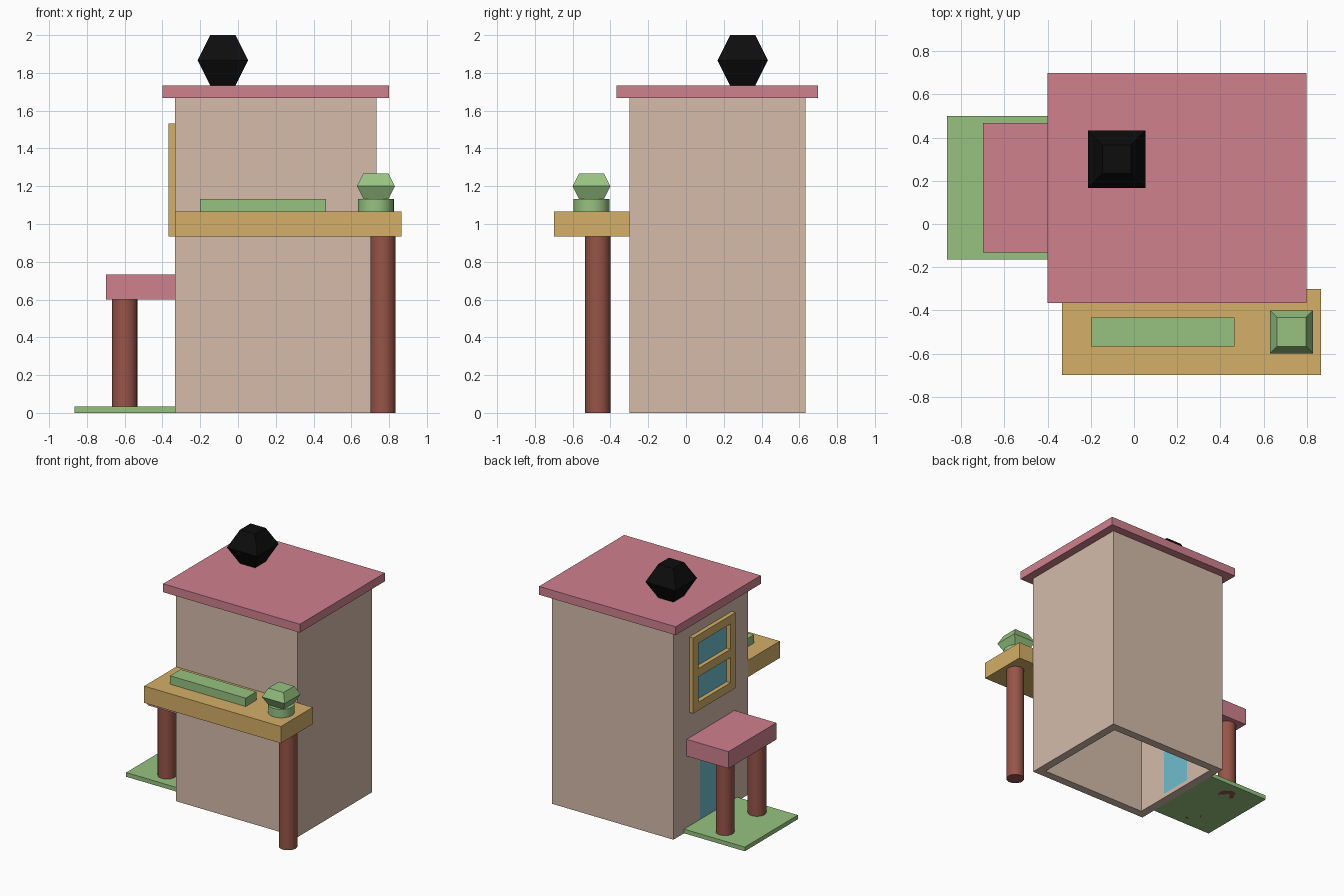
import bpy, bmesh
from math import radians

if "Cube" in bpy.data.objects:
    bpy.data.objects.remove(bpy.data.objects["Cube"])

U = 1 / 15  # layout module


def mat(name, r, g, b):
    m = bpy.data.materials.new(name)
    m.diffuse_color = (r, g, b, 1)
    m.use_nodes = True
    m.node_tree.nodes["Principled BSDF"].inputs["Base Color"].default_value = m.diffuse_color
    return m


TAN = mat("wall_tan", 0.66, 0.50, 0.40)
PINK = mat("roof_pink", 0.63, 0.22, 0.27)
WOOD = mat("yellow_wood", 0.66, 0.43, 0.14)
GREEN = mat("leaf_green", 0.31, 0.54, 0.22)
RED = mat("post_red", 0.31, 0.09, 0.065)
GLASS = mat("glass_blue", 0.16, 0.51, 0.61)
BLACK = mat("black", 0.004, 0.004, 0.004)


def finish(name, bm, material):
    bmesh.ops.recalc_face_normals(bm, faces=bm.faces)
    me = bpy.data.meshes.new(name)
    bm.to_mesh(me)
    bm.free()
    ob = bpy.data.objects.new(name, me)
    bpy.context.collection.objects.link(ob)
    if material:
        me.materials.append(material)
    return ob


def box(name, x, y, z, material=None):
    """Box from (min, max) ranges."""
    bm = bmesh.new()
    bmesh.ops.create_cube(bm, size=1)
    for v in bm.verts:
        v.co = [r[0] if c < 0 else r[1] for c, r in zip(v.co, (x, y, z))]
    return finish(name, bm, material)


def cylinder(name, x, y, z0, z1, r, material):
    bpy.ops.mesh.primitive_cylinder_add(vertices=32, radius=r, depth=z1 - z0,
                                        location=(x, y, (z0 + z1) / 2))
    ob = bpy.context.object
    ob.name = name
    ob.data.materials.append(material)
    bpy.ops.object.shade_smooth_by_angle(angle=radians(40))
    return ob


def gem(name, x, y, z0, z1, mid, end, material):
    """Square block widest in the middle, tapered to flat ends."""
    bm = bmesh.new()
    rings = []
    for z, h in ((z0, end), ((z0 + z1) / 2, mid), (z1, end)):
        rings.append([bm.verts.new((x + sx * h, y + sy * h, z))
                      for sx, sy in ((-1, -1), (1, -1), (1, 1), (-1, 1))])
    for a, b in zip(rings, rings[1:]):
        for i in range(4):
            j = (i + 1) % 4
            bm.faces.new((a[i], a[j], b[j], b[i]))
    bm.faces.new(rings[0])
    bm.faces.new(rings[2])
    return finish(name, bm, material)


def cut(target, *ranges):
    c = box("cutter", *ranges)
    c.hide_render = True
    c.hide_set(True)
    m = target.modifiers.new("cut", "BOOLEAN")
    m.operation, m.solver, m.object = "DIFFERENCE", "EXACT", c


# Hollow house body, open at the bottom, with roof slab
X0, X1, Y0, Y1, TOP = -5 * U, 11 * U, -0.30, -0.30 + 14 * U, 25 * U
body = box("house_walls", (X0, X1), (Y0, Y1), (0, TOP), TAN)
cut(body, (X0 + U, X1 - U), (Y0 + U, Y1 - U), (-0.1, TOP + 0.1))
box("roof_slab", (-0.40, 0.80), (-0.367, 0.70), (TOP, TOP + U), PINK)
gem("roof_ornament", -0.08, 0.30, TOP + U, 2.0, 2 * U, U, BLACK)

# Window frame and two panes on the left wall
YC = 1 / 6
frame = box("window_frame", (X0 - U / 2, X0), (YC - 4 * U, YC + 4 * U),
            (14 * U, 23 * U), WOOD)
for name, z in (("lower", 15 * U), ("upper", 19 * U)):
    yr, zr = (YC - 3 * U, YC + 3 * U), (z, z + 3 * U)
    cut(frame, (X0 - 0.1, X0 + 0.05), yr, zr)
    cut(body, (X0 - 0.01, X0 + U + 0.01), yr, zr)
    box(name + "_window_pane", (X0, X0 + U), yr, zr, GLASS)

# Door set in the left wall
yr, zr = (YC - 2 * U, YC + 2 * U), (U / 2, 9 * U)
cut(body, (X0 - 0.01, X0 + U + 0.01), yr, zr)
box("door", (X0, X0 + U), yr, zr, GLASS)

# Porch: ground slab, awning and two posts
box("porch_slab", (-13 * U, X0), (-0.165, 0.50), (0, U / 2), GREEN)
box("porch_awning", (-0.70, X0), (-0.133, 0.467), (9 * U, 11 * U), PINK)
for name, s in (("front", -1), ("back", 1)):
    cylinder(name + "_porch_post", -0.60, YC + s * 3 * U, 0, 9 * U, U, RED)

# Balcony with its post, planter and potted bush
box("balcony", (X0, 13 * U), (-0.70, Y0), (14 * U, 16 * U), WOOD)
cylinder("balcony_post", 0.767, -0.467, 0, 14 * U, U, RED)
box("planter", (-0.20, 0.465), (-0.567, -0.433), (16 * U, 17 * U), GREEN)
cylinder("plant_pot", 0.73, -0.50, 16 * U, 17 * U, 0.095, GREEN)
gem("potted_bush", 0.73, -0.50, 17 * U, 19 * U, 0.10, U, GREEN)
